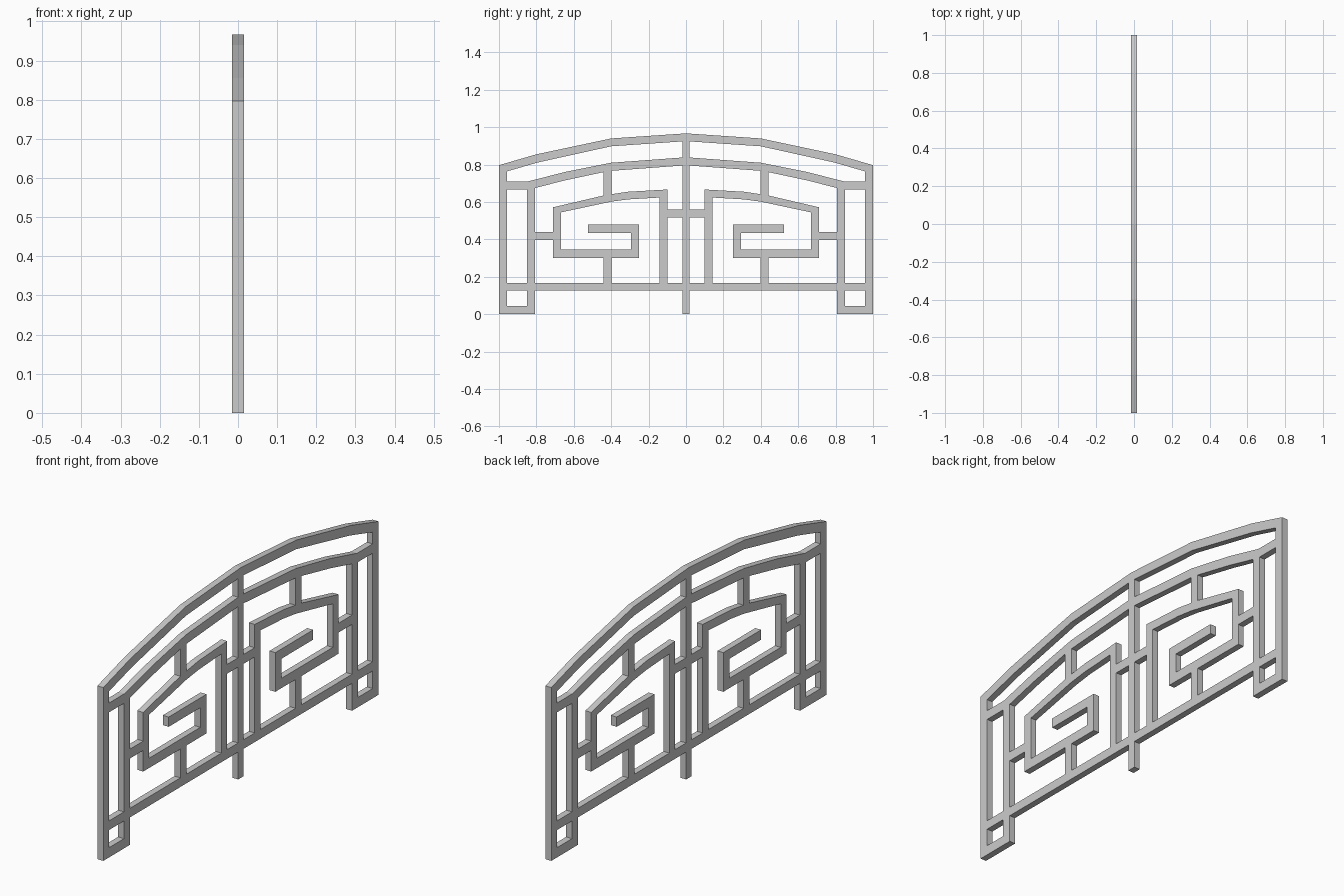
import bpy, bmesh, math

if "Cube" in bpy.data.objects:
    bpy.data.objects.remove(bpy.data.objects["Cube"])

HALF_THICK = 0.015


def rect(y0, z0, y1, z1):
    return [(y0, z0), (y1, z0), (y1, z1), (y0, z1)]


def flip(points):
    return [(-y, z) for y, z in reversed(points)]


# Outer silhouette: half outline from centre post foot to arch peak
half = [(.02, 0), (.02, .126), (.807, .126), (.807, 0), (1, 0),
        (1, .797), (.8, .855), (.4, .94)]
silhouette = half + [(0, .967)] + flip(half)

# Openings between the bars on the +y half
foot_gap = rect(.85, .045, .957, .126)
post_gap = rect(.85, .168, .957, .667)
centre_gap = rect(.02, .168, .10, .517)
arch_gap = [(.02, .838), (.4, .81), (.65, .76), (.845, .71), (.957, .71),
            (.957, .764), (.79, .812), (.4, .898), (.02, .924)]
upper_inner_gap = [(.02, .56), (.10, .56), (.10, .667), (.31, .655),
                   (.397, .642), (.397, .767), (.02, .795)]
upper_outer_gap = [(.44, .76), (.65, .715), (.807, .675), (.807, .44),
                   (.71, .44), (.71, .572), (.44, .635)]
lower_outer_gap = [(.44, .168), (.807, .168), (.807, .397), (.71, .397),
                   (.71, .30), (.44, .30)]
# Opening that winds around the fret spiral
spiral_gap = [(.142, .168), (.397, .168), (.397, .30), (.25, .30),
              (.25, .48), (.525, .48), (.525, .435), (.295, .435),
              (.295, .345), (.667, .345), (.667, .545), (.40, .602),
              (.31, .614), (.142, .624)]
gaps = [foot_gap, post_gap, centre_gap, arch_gap, upper_inner_gap,
        upper_outer_gap, lower_outer_gap, spiral_gap]

# Filled profile with mirrored openings, extruded to the panel thickness
profile = bpy.data.curves.new("railing_profile", 'CURVE')
profile.dimensions = '2D'
profile.fill_mode = 'BOTH'
profile.extrude = HALF_THICK
for loop in [silhouette] + gaps + [flip(g) for g in gaps]:
    spline = profile.splines.new('POLY')
    spline.points.add(len(loop) - 1)
    for point, (y, z) in zip(spline.points, loop):
        point.co = (y, z, 0, 1)
    spline.use_cyclic_u = True
    spline.use_smooth = False

helper = bpy.data.objects.new("profile_helper", profile)
bpy.context.collection.objects.link(helper)
depsgraph = bpy.context.evaluated_depsgraph_get()
mesh = bpy.data.meshes.new_from_object(helper.evaluated_get(depsgraph))
bpy.data.objects.remove(helper)

# Weld caps to sides and keep flat faces
bm = bmesh.new()
bm.from_mesh(mesh)
bmesh.ops.remove_doubles(bm, verts=bm.verts, dist=0.0005)
bmesh.ops.recalc_face_normals(bm, faces=bm.faces)
for face in bm.faces:
    face.smooth = False
bm.to_mesh(mesh)
bm.free()

# Stand the panel upright, running along y
railing = bpy.data.objects.new("fretwork_railing", mesh)
railing.rotation_euler = (math.pi / 2, 0, math.pi / 2)
bpy.context.collection.objects.link(railing)
